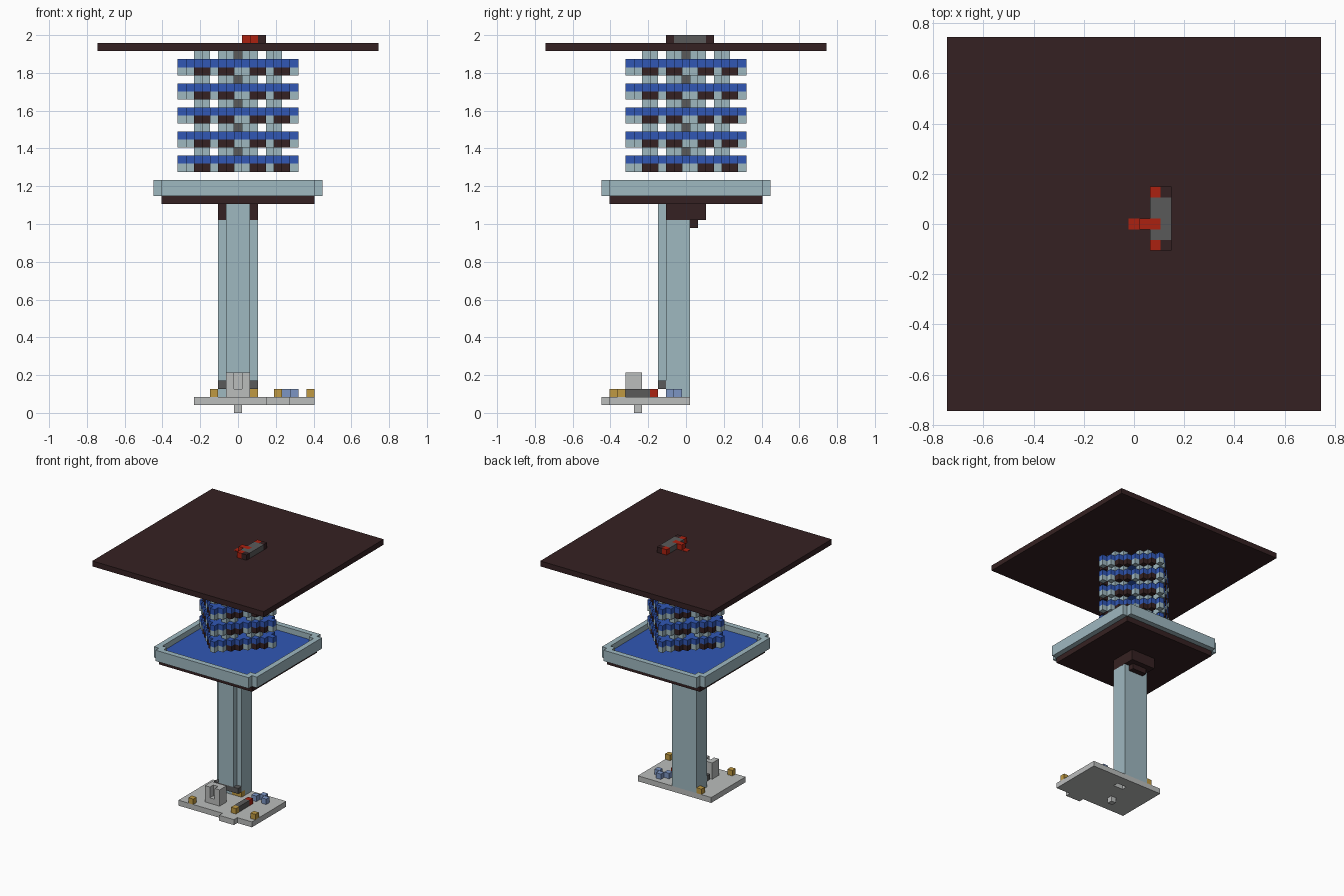
import bpy
import bmesh
from mathutils import Matrix, Vector

cube = bpy.data.objects.get("Cube")
if cube:
    bpy.data.objects.remove(cube, do_unlink=True)

U = 2 / 47  # edge of one building block


def material(name, hex_code):
    srgb = [int(hex_code[i:i + 2], 16) / 255 for i in (0, 2, 4)]
    col = [c / 12.92 if c <= 0.04045 else ((c + 0.055) / 1.055) ** 2.4 for c in srgb] + [1]
    mat = bpy.data.materials.new(name)
    mat.use_nodes = True
    mat.diffuse_color = col
    mat.node_tree.nodes["Principled BSDF"].inputs["Base Color"].default_value = col
    return mat


BROWN = material("dark brown", "352122")
TEAL = material("pale teal", "9fb8c0")
BLUE = material("strong blue", "3157b5")
GREY = material("dark grey", "5a5a5a")
STONE = material("light grey", "bbbdbc")
GOLD = material("gold", "c09a42")
SKY = material("soft blue", "7c95c4")
RED = material("red", "ab2110")


def blocks(name, mat, boxes):
    """Object made of boxes given as inclusive block ranges (x, y, z)."""
    bm = bmesh.new()
    for box in boxes:
        spans = [r if isinstance(r, tuple) else (r, r) for r in box]
        size = Vector([b - a + 1 for a, b in spans])
        mid = Vector([(a + b) / 2 for a, b in spans]) + Vector((0, 0, 0.5))
        bmesh.ops.create_cube(bm, size=1, matrix=Matrix.Translation(mid * U)
                              @ Matrix.Diagonal((*(size * U), 1)))
    mesh = bpy.data.meshes.new(name)
    bm.to_mesh(mesh)
    bm.free()
    mesh.materials.append(mat)
    obj = bpy.data.objects.new(name, mesh)
    bpy.context.collection.objects.link(obj)
    return obj


# Ground slab with front tab, a slot and a peg below
blocks("ground_slab", STONE, [((-5, 9), (-9, -3), 1), ((-5, 9), (-1, 0), 1),
                              ((-5, 0), -2, 1), ((3, 9), -2, 1), ((4, 6), -10, 1)])
blocks("ground_peg", STONE, [(0, -6, 0)])

# Small things on the slab
blocks("stone_seat", STONE, [((-1, 1), -6, (2, 4)), (-1, -7, (2, 4)),
                             (1, -7, (2, 4)), (0, -7, (2, 2))])
blocks("gold_blocks", GOLD, [(-3, -9, 2), (9, -8, 2), (5, -8, 2), (-3, 0, 2), ((1, 2), -2, 2)])
blocks("bar_grip", GREY, [(5, (-7, -5), 2)])
blocks("bar_tip", RED, [(5, -4, 2)])
blocks("blue_blocks", SKY, [(5, -2, 2), (6, -1, 2), (7, -2, 2)])

# Column
blocks("column", TEAL, [((-2, 2), (-2, 0), (3, 25)), ((-2, 2), (-1, 0), 2), ((-2, 0), -2, 2),
                        ((-1, 1), -3, (4, 25))])
blocks("column_lintel", GREY, [((-2, 2), -3, 3)])
blocks("column_bracket", BROWN, [((-2, 2), (1, 2), (24, 25)), ((-1, 1), 1, 23),
                                 (-2, -3, (24, 25)), (2, -3, (24, 25))][:2])
blocks("bracket_collar", BROWN, [(s * 2, (-2, 0), (24, 25)) for s in (-1, 1)]).scale = (1.002, 1.002, 1)

# Tray
blocks("tray_bottom", BROWN, [((-9, 9), (-9, 9), 26)])
blocks("tray_floor", BLUE, [((-9, 9), (-9, 9), 27)])
rim = []
for s in (-10, 10):
    rim += [((-9, 9), s, (27, 28)), (s, (-9, 9), (27, 28))]
rim += [(x, y, 28) for x in (-9, 9) for y in (-9, 9)]
blocks("tray_rim", TEAL, rim)

# Diamond-shaped tower: wall rings under blue floors, repeated upward
ring = []
for k in range(7):
    x, y = k, k - 7
    for turn in range(4):
        ring.append((x, y, k in (2, 3, 5, 6)))
        x, y = -y, x
floors = range(30, 43, 3)
blocks("tower_walls", TEAL, [(x, y, z) for z in floors for x, y, dark in ring if not dark])
blocks("tower_windows", BROWN, [(x, y, z) for z in floors for x, y, dark in ring if dark])
blocks("tower_floors", BLUE, [(x, (abs(x) - 7, 7 - abs(x)), z + 1)
                              for z in floors for x in range(-7, 8)])
blocks("tower_pillars", TEAL, [(sx * a, sy * (6 - a), (30, 44))
                               for a in (1, 2, 4, 5) for sx in (-1, 1) for sy in (-1, 1)])
blocks("tower_core", GREY, [(0, 0, (30, 44))])

# Wide roof plate and the ornament on it
blocks("roof_plate", BROWN, [((-17, 17), (-17, 17), 45)])
inlay = blocks("roof_inlay", RED, [(0, 0, 45)])
inlay.location.z = 0.002
blocks("ornament_red", RED, [((1, 2), 0, 46), (2, 3, 46), (2, -2, 46)])
blocks("ornament_dark", BROWN, [(3, 3, 46), (3, -2, 46)])
blocks("ornament_grey", GREY, [(3, (-1, 2), 46), (2, -1, 46), (2, (1, 2), 46)])
